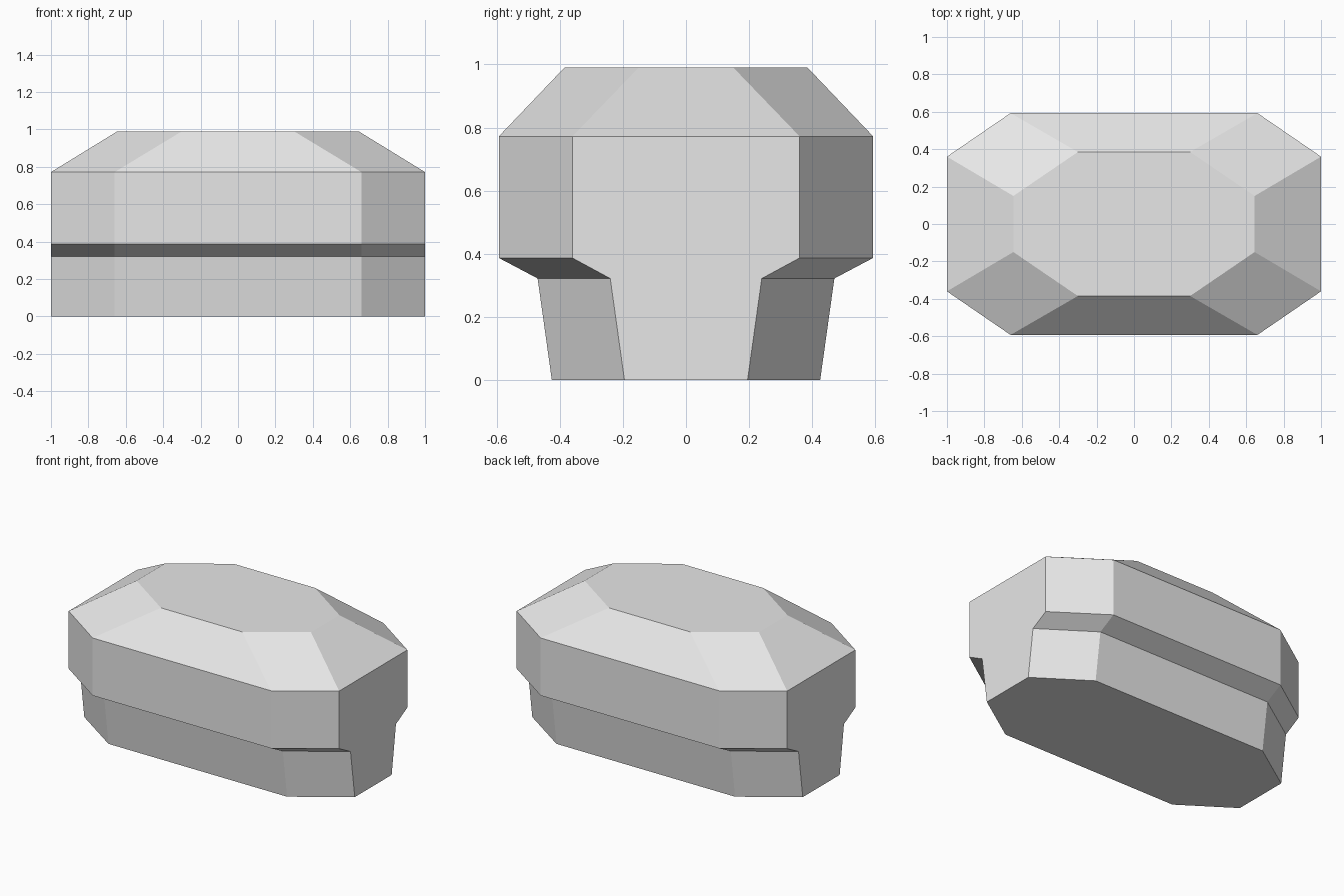
import bpy
import bmesh

cube = bpy.data.objects.get("Cube")
if cube:
    bpy.data.objects.remove(cube, do_unlink=True)

# Plain grey stone
stone = bpy.data.materials.new("pale_grey")
stone.use_nodes = True
grey = (0.8, 0.8, 0.8, 1)
stone.diffuse_color = grey
stone.node_tree.nodes["Principled BSDF"].inputs["Base Color"].default_value = grey


def octagon(bm, z, half_x, flat_x, half_y, flat_y):
    """Ring of eight vertices: a rectangle with its corners cut off."""
    quarter = [(half_x, flat_y), (flat_x, half_y)]
    left = quarter + [(-x, y) for x, y in reversed(quarter)]
    ring = left + [(-x, -y) for x, y in left]
    return [bm.verts.new((x, y, z)) for x, y in ring]


# Height, half length, end of long flat, half depth, end of short flat
LEVELS = [
    (0.00, 1.00, 0.66, 0.425, 0.195),   # foot
    (0.322, 1.00, 0.66, 0.47, 0.24),    # top of the tapered base
    (0.387, 1.00, 0.66, 0.593, 0.36),   # underside of the overhang
    (0.772, 1.00, 0.66, 0.593, 0.36),   # shoulder
    (0.99, 0.645, 0.30, 0.385, 0.15),   # flat top
]

# Loft the body through the levels and cap both ends
bm = bmesh.new()
rings = [octagon(bm, *level) for level in LEVELS]
for lower, upper in zip(rings, rings[1:]):
    for i in range(len(lower)):
        j = (i + 1) % len(lower)
        bm.faces.new((lower[i], lower[j], upper[j], upper[i]))
bm.faces.new(list(reversed(rings[0])))
bm.faces.new(rings[-1])
bmesh.ops.recalc_face_normals(bm, faces=bm.faces)

mesh = bpy.data.meshes.new("faceted_block")
bm.to_mesh(mesh)
bm.free()
mesh.materials.append(stone)
block = bpy.data.objects.new("faceted_block", mesh)
bpy.context.collection.objects.link(block)
